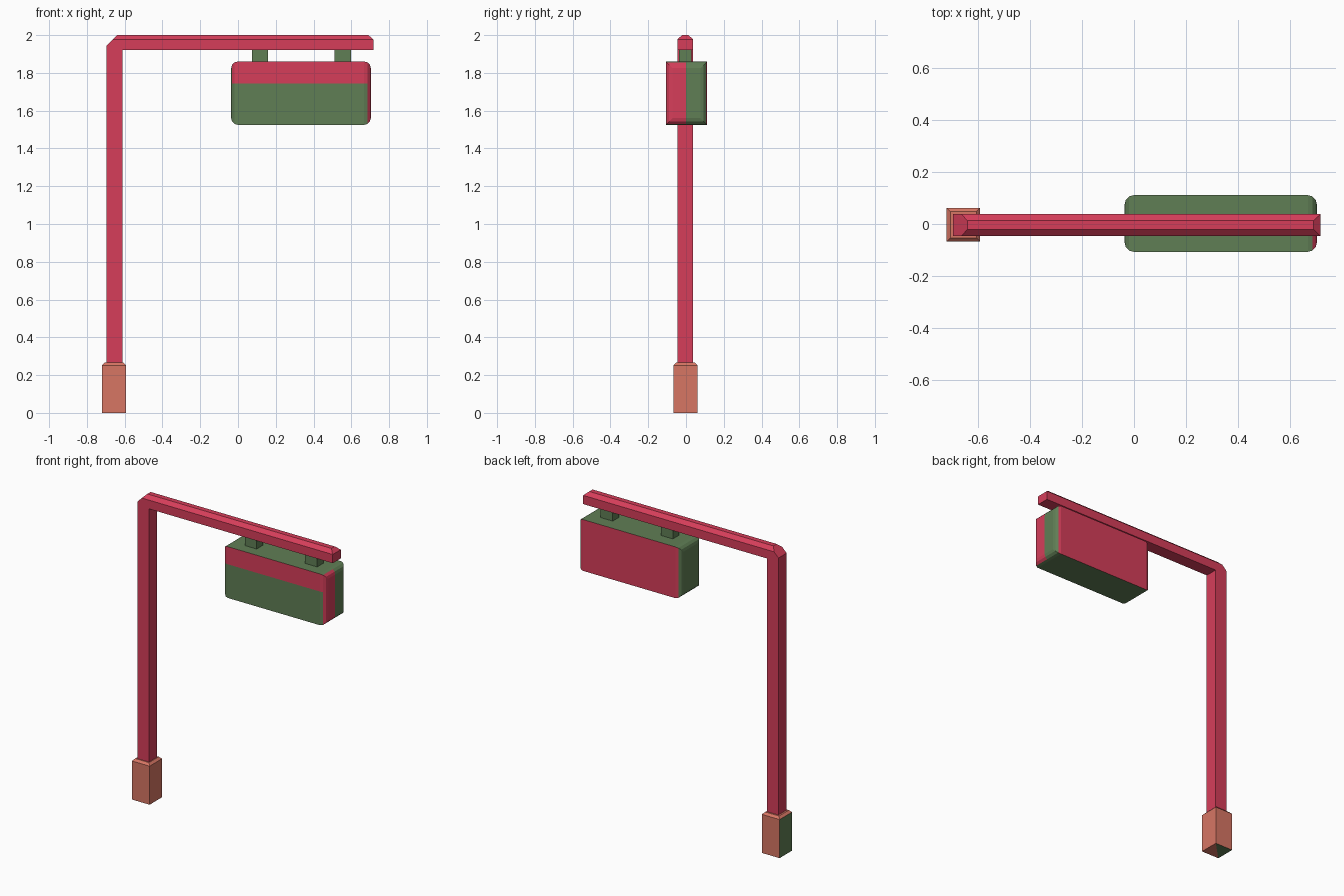
import bpy, bmesh
from mathutils import Vector

if "Cube" in bpy.data.objects:
    bpy.data.objects.remove(bpy.data.objects["Cube"])


def material(name, rgb):
    m = bpy.data.materials.new(name)
    m.diffuse_color = (*rgb, 1)
    m.use_nodes = True
    m.node_tree.nodes["Principled BSDF"].inputs["Base Color"].default_value = m.diffuse_color
    return m


RED = material("crimson", (0.672, 0.048, 0.102))
GREEN = material("moss green", (0.117, 0.209, 0.091))
SALMON = material("salmon", (0.68, 0.181, 0.127))


def box(lo, hi):
    bm = bmesh.new()
    bmesh.ops.create_cube(bm, size=1)
    for v in bm.verts:
        v.co = Vector([lo[i] if v.co[i] < 0 else hi[i] for i in range(3)])
    return bm


def finish(bm, name, *mats):
    bmesh.ops.recalc_face_normals(bm, faces=bm.faces[:])
    me = bpy.data.meshes.new(name)
    bm.to_mesh(me)
    bm.free()
    for m in mats:
        me.materials.append(m)
    ob = bpy.data.objects.new(name, me)
    bpy.context.collection.objects.link(ob)
    return ob


# base block: chamfered top, green on the left face and on one half of the underside
bm = box((-0.72, -0.067, 0), (-0.592, 0.062, 0.266))
top = [e for e in bm.edges if all(v.co.z > 0.2 for v in e.verts)]
bmesh.ops.bevel(bm, geom=top, offset=0.014, segments=1, affect='EDGES')
under = [v for v in bm.verts if v.co.z < 0.01]
diagonal = [v for v in under if (v.co.x > -0.65) == (v.co.y > 0)]
bmesh.ops.connect_verts(bm, verts=diagonal)
bm.normal_update()
for f in bm.faces:
    c = f.calc_center_median()
    if f.normal.x < -0.9 or (f.normal.z < -0.9 and c.y - c.x > 0.655):
        f.material_index = 1
finish(bm, "base_block", SALMON, GREEN)

# upright post
finish(box((-0.695, -0.046, 0.25), (-0.611, 0.038, 1.92)), "post", RED)

# overhanging arm: chamfered along the top, larger chamfer at the bend
bm = bmesh.new()
side = [(-0.695, 1.92), (-0.695, 1.945), (-0.663, 1.977), (0.717, 1.977), (0.717, 1.92)]
ridge = [(-0.641, 2.0), (0.69, 2.0)]
for profile, ys in ((side, (-0.046, 0.038)), (ridge, (-0.021, 0.013))):
    for x, z in profile:
        for y in ys:
            bm.verts.new((x, y, z))
bmesh.ops.convex_hull(bm, input=bm.verts[:])
bmesh.ops.dissolve_limit(bm, angle_limit=0.02, verts=bm.verts[:], edges=bm.edges[:])
finish(bm, "arm", RED)

# hangers
for i, (x0, x1) in enumerate(((0.075, 0.16), (0.51, 0.598))):
    finish(box((x0, -0.036, 1.85), (x1, 0.028, 1.93)), f"hanger_{i + 1}", GREEN)

# sign box with rounded end rims
bm = box((-0.036, -0.107, 1.525), (0.703, 0.111, 1.86))
rims = [e for e in bm.edges if abs(e.verts[0].co.x - e.verts[1].co.x) < 0.01]
bmesh.ops.bevel(bm, geom=rims, offset=0.035, segments=3, profile=0.5, affect='EDGES')
# cut lines for the front band and the two-tone right end
for co, no in (((0, 0, 1.745), (0, 0, 1)), ((0, 0, 0), (0, 1, 0))):
    bmesh.ops.bisect_plane(bm, geom=bm.verts[:] + bm.edges[:] + bm.faces[:],
                           plane_co=co, plane_no=no)
bmesh.ops.recalc_face_normals(bm, faces=bm.faces[:])
bm.normal_update()
for f in bm.faces:
    c, n = f.calc_center_median(), f.normal
    front_band = n.y < -0.6 and c.z > 1.745
    right_half = n.x > 0.6 and c.y < 0
    if front_band or right_half or n.y > 0.75:
        f.material_index = 1
finish(bm, "sign_box", GREEN, RED)
